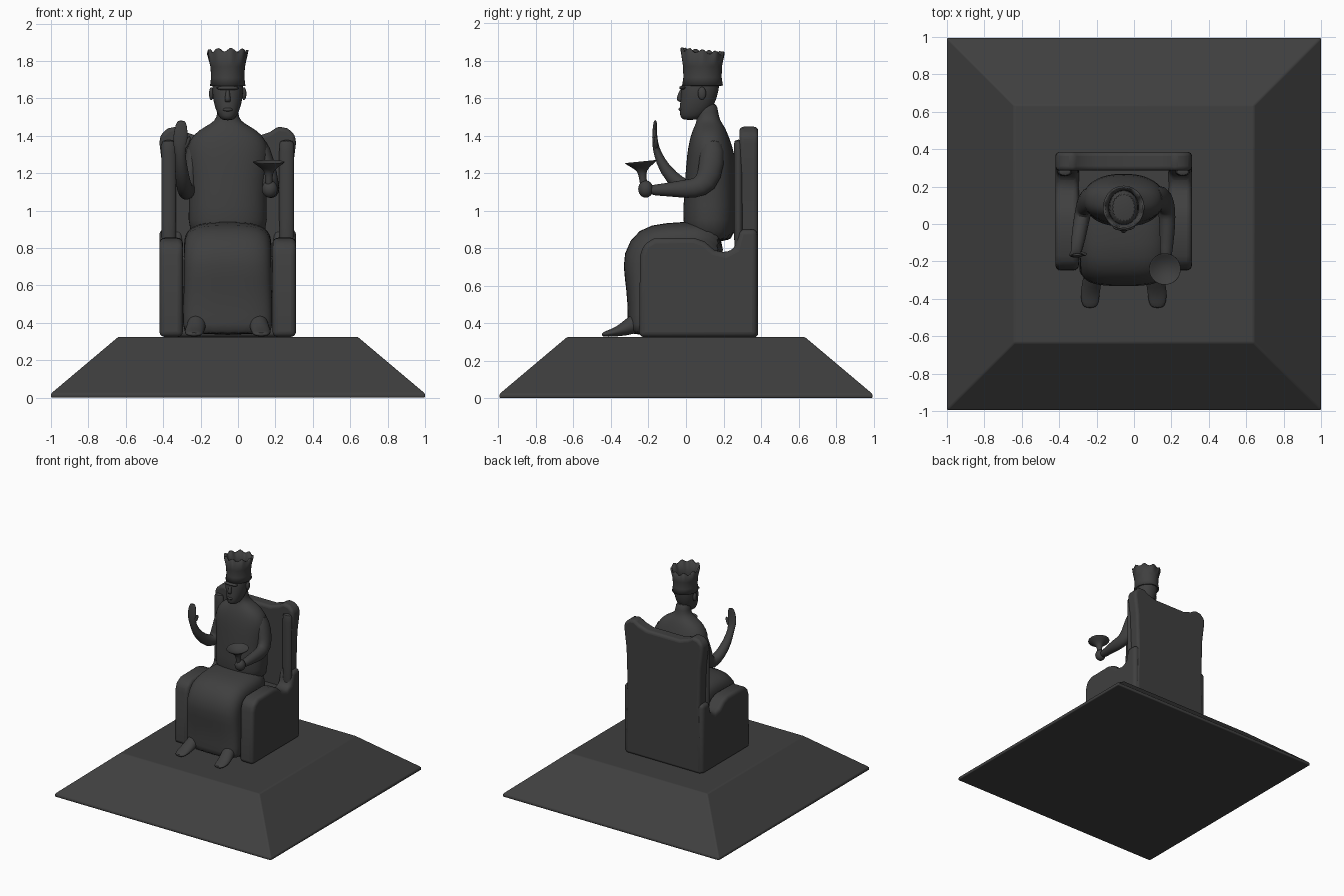
import bpy, bmesh, math
from mathutils import Vector

if "Cube" in bpy.data.objects:
    bpy.data.objects.remove(bpy.data.objects["Cube"])

CX = -0.055  # centre line of throne and figure
stone = bpy.data.materials.new("dark_stone")
stone.diffuse_color = (0.05, 0.05, 0.05, 1)
stone.use_nodes = True
stone.node_tree.nodes["Principled BSDF"].inputs["Base Color"].default_value = stone.diffuse_color


def finish(name, bm, subsurf=0, bevel=0, angle=40):
    bmesh.ops.recalc_face_normals(bm, faces=bm.faces)
    me = bpy.data.meshes.new(name)
    bm.to_mesh(me)
    bm.free()
    ob = bpy.data.objects.new(name, me)
    bpy.context.collection.objects.link(ob)
    me.materials.append(stone)
    if bevel:
        m = ob.modifiers.new("round", 'BEVEL')
        m.width, m.segments = bevel, 4
    if subsurf:
        m = ob.modifiers.new("smooth", 'SUBSURF')
        m.levels = m.render_levels = subsurf
    bpy.ops.object.select_all(action='DESELECT')
    ob.select_set(True)
    bpy.context.view_layer.objects.active = ob
    bpy.ops.object.shade_smooth_by_angle(angle=math.radians(angle))
    return ob


def sweep(name, pts, p=2, n=24, up=None, subsurf=1, bevel=0):
    """Loft superellipse rings (x, y, z, half width in x, half depth)."""
    bm = bmesh.new()
    rings = []
    cs = [Vector(q[:3]) for q in pts]
    for i, q in enumerate(pts):
        t = Vector(up) if up else cs[min(i + 1, len(cs) - 1)] - cs[max(i - 1, 0)]
        t.normalize()
        v = t.cross(Vector((1, 0, 0))).normalized()
        u = v.cross(t)
        ring = []
        for k in range(n):
            a = 2 * math.pi * (k + 0.5) / n
            c, s = math.cos(a), math.sin(a)
            cu = math.copysign(abs(c) ** (2 / p), c) * q[3]
            sv = math.copysign(abs(s) ** (2 / p), s) * q[4]
            ring.append(bm.verts.new(cs[i] + u * cu + v * sv))
        rings.append(ring)
    for a, b in zip(rings, rings[1:]):
        for k in range(n):
            bm.faces.new((a[k], a[(k + 1) % n], b[(k + 1) % n], b[k]))
    bm.faces.new(rings[0])
    bm.faces.new(rings[-1])
    return finish(name, bm, subsurf, bevel, 40 if bevel else 75)


def prism(name, pts, offset, bevel):
    """Extrude a closed 3D outline by an offset and round its edges."""
    bm = bmesh.new()
    f = bm.faces.new([bm.verts.new(q) for q in pts])
    g = bmesh.ops.extrude_face_region(bm, geom=[f])
    bmesh.ops.translate(bm, vec=offset, verts=[e for e in g['geom'] if isinstance(e, bmesh.types.BMVert)])
    return finish(name, bm, bevel=bevel)


def ball(name, loc, size):
    bm = bmesh.new()
    bmesh.ops.create_uvsphere(bm, u_segments=20, v_segments=12, radius=1)
    bmesh.ops.scale(bm, vec=size, verts=bm.verts)
    bmesh.ops.translate(bm, vec=loc, verts=bm.verts)
    return finish(name, bm, angle=80)


# Sloped plinth
sweep("plinth", [(0, 0, 0, 1, .995), (0, 0, .022, 1, .995), (0, 0, .325, .64, .635)],
      p=5000, n=4, up=(0, 0, 1), subsurf=0, bevel=.008)

# Throne back with rounded ears
half = [(.35, .325), (.335, .9), (.345, 1.2), (.365, 1.36), (.36, 1.405), (.32, 1.44),
        (.27, 1.45), (.225, 1.42), (.15, 1.395)]
outline = half + [(-x, z) for x, z in reversed(half)]
prism("throne_back", [(CX + x, .285, z) for x, z in outline], (0, .1, 0), .022)

# Throne arms with a scoop in front of the back
arm = [(-.25, .325), (-.245, .76), (-.225, .82), (-.17, .852), (.04, .855), (.1, .835),
       (.15, .79), (.21, .775), (.26, .80), (.285, .9), (.38, .9), (.38, .325)]
for side, s in (("left", 1), ("right", -1)):
    prism("throne_arm_" + side, [(CX + s * .365, y, z) for y, z in arm], (-s * .125, 0, 0), .03)
    # Side wing of the back
    sweep("throne_wing_" + side, [(CX + s * .315, .28, z, .04, .025) for z in (.76, .95, 1.15, 1.34, 1.38)])
bm = bmesh.new()
bmesh.ops.create_cube(bm, size=1)
bmesh.ops.scale(bm, vec=(.56, .5, .43), verts=bm.verts)
bmesh.ops.translate(bm, vec=(CX, .06, .54), verts=bm.verts)
finish("seat", bm, bevel=.02)

# Torso and neck
sweep("torso", [(CX, y, z, rx, ry) for y, z, rx, ry in [
    (.13, .82, .2, .13), (.125, .95, .215, .145), (.13, 1.1, .205, .14), (.135, 1.25, .22, .135),
    (.13, 1.34, .222, .12), (.125, 1.41, .185, .098), (.125, 1.45, .12, .08),
    (.12, 1.48, .066, .062), (.115, 1.52, .055, .056), (.11, 1.58, .055, .058)]], p=2.3, up=(0, 0, 1))

# Robe over lap and shins
sweep("robe", [(CX, y, z, rx, rv) for y, z, rx, rv in [
    (.2, .79, .22, .14), (.05, .8, .235, .143), (-.09, .795, .235, .142), (-.165, .775, .235, .165),
    (-.2, .72, .235, .15), (-.215, .63, .235, .112), (-.22, .5, .238, .09),
    (-.225, .38, .24, .088), (-.225, .335, .235, .085)]], p=3.2, n=32)

# Feet
for side, x, d in (("right", -.22, -.015), ("left", .11, .015)):
    sweep("foot_" + side, [(x, -.24, .42, .05, .05), (x, -.29, .385, .05, .05),
                           (x + d, -.36, .355, .052, .027), (x + d, -.42, .343, .048, .017),
                           (x + d, -.45, .337, .03, .01)])

# Raised arm with open hand
sweep("raised_arm", [(-.21, .14, 1.39, .05, .06), (-.25, .13, 1.25, .045, .07), (-.265, .1, 1.13, .045, .065),
                     (-.275, .05, 1.09, .044, .055), (-.292, -.04, 1.14, .04, .042),
                     (-.303, -.115, 1.22, .035, .032), (-.31, -.155, 1.31, .025, .02),
                     (-.31, -.165, 1.36, .04, .016), (-.306, -.168, 1.42, .037, .012),
                     (-.303, -.165, 1.46, .03, .01), (-.302, -.163, 1.483, .018, .007)])
sweep("raised_thumb", [(-.295, -.16, 1.33, .015, .014), (-.272, -.16, 1.36, .014, .012),
                       (-.258, -.162, 1.40, .009, .009)])

# Arm holding the cup
sweep("cup_arm", [(.1, .14, 1.39, .05, .06), (.15, .14, 1.25, .05, .07), (.17, .11, 1.14, .048, .065),
                  (.178, .04, 1.115, .045, .055), (.178, -.05, 1.115, .04, .043),
                  (.172, -.13, 1.11, .035, .032), (.17, -.2, 1.11, .03, .028)])
ball("cup_hand", (.17, -.215, 1.115), (.042, .04, .046))

# Shallow hollow cup on a stem
sweep("cup", [(.165, -.225 - (z - 1.13) * .12, z, r, r) for z, r in [
    (1.11, .018), (1.16, .02), (1.2, .021), (1.222, .035), (1.245, .068), (1.258, .086),
    (1.263, .086), (1.26, .08), (1.243, .05), (1.234, .015)]], up=(0, -.1, 1))

# Head, nose and ears
sweep("head", [(CX, y, z, rx, ry) for y, z, rx, ry in [
    (.02, 1.482, .03, .04), (.035, 1.505, .05, .068), (.055, 1.55, .068, .09), (.068, 1.6, .08, .096),
    (.075, 1.65, .084, .102), (.085, 1.7, .078, .095), (.09, 1.75, .074, .088)]], p=2.2, up=(0, 0, 1))
sweep("nose", [(CX, -.02, 1.65, .01, .012), (CX, -.028, 1.62, .012, .016), (CX, -.034, 1.592, .018, .02),
               (CX, -.025, 1.578, .014, .012)], n=12, up=(0, 0, 1))
ball("lips", (CX, -.028, 1.54), (.026, .012, .01))
ball("brow", (CX, -.014, 1.655), (.06, .022, .012))
for s in (-1, 1):
    ball("ear", (CX + s * .087, .085, 1.625), (.013, .022, .034))

# Open crown with a notched rim
bm = bmesh.new()
n, levels = 64, [(1.665, .083, .097), (1.71, .077, .09), (1.77, .08, .092), (1.85, .099, .105)]
rows = []
for i, (z, rx, ry) in enumerate(levels):
    row = []
    for k in range(n):
        a = 2 * math.pi * k / n
        dz = (.01 * math.cos(9 * a) - .1 * ry * math.sin(a)) if i == 3 else 0
        row.append(bm.verts.new((CX + rx * math.cos(a), .088 + ry * math.sin(a), z + dz)))
    rows.append(row)
for a, b in zip(rows, rows[1:]):
    for k in range(n):
        bm.faces.new((a[k], a[(k + 1) % n], b[(k + 1) % n], b[k]))
crown = finish("crown", bm, angle=50)
m = crown.modifiers.new("thickness", 'SOLIDIFY')
m.thickness = .012
